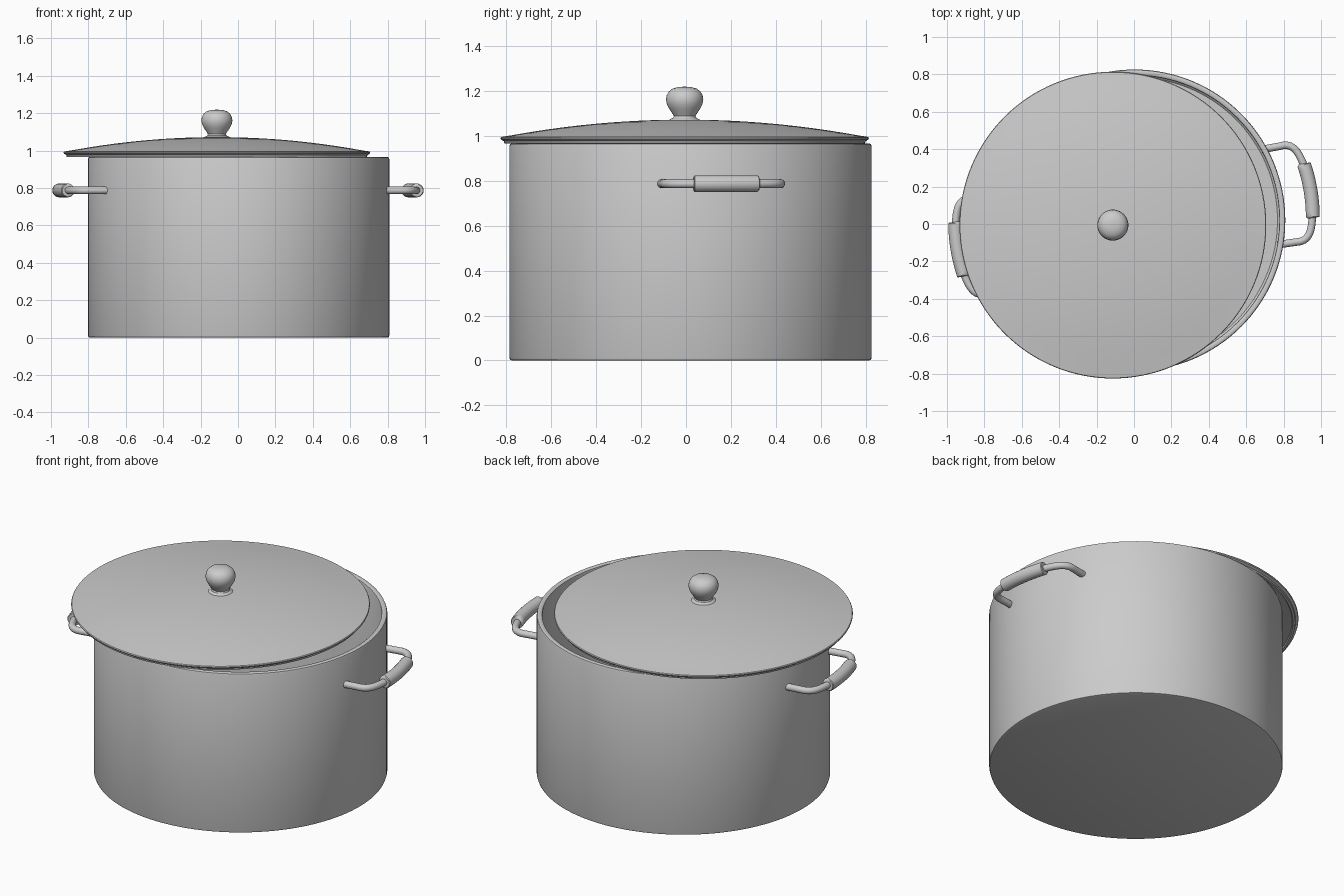
import bpy, bmesh, math
from mathutils import Vector, Matrix

if "Cube" in bpy.data.objects:
    bpy.data.objects.remove(bpy.data.objects["Cube"])


def finish(name, bm, angle=35):
    bmesh.ops.recalc_face_normals(bm, faces=bm.faces)
    me = bpy.data.meshes.new(name)
    bm.to_mesh(me)
    bm.free()
    ob = bpy.data.objects.new(name, me)
    bpy.context.collection.objects.link(ob)
    bpy.ops.object.select_all(action='DESELECT')
    ob.select_set(True)
    bpy.context.view_layer.objects.active = ob
    bpy.ops.object.shade_smooth_by_angle(angle=math.radians(angle))
    return ob


def lathe(name, profile, centre, segments=96):
    bm = bmesh.new()
    vs = [bm.verts.new((r, 0, z)) for r, z in profile]
    es = [bm.edges.new(p) for p in zip(vs, vs[1:])]
    bmesh.ops.spin(bm, geom=vs + es, cent=(0, 0, 0), axis=(0, 0, 1),
                   angle=math.tau, steps=segments, use_duplicate=False)
    bmesh.ops.remove_doubles(bm, verts=bm.verts, dist=1e-5)
    bmesh.ops.translate(bm, verts=bm.verts, vec=(*centre, 0))
    return finish(name, bm)


def tube(name, path, radii, matrix, sides=20):
    """Sweep a circle along a path lying in the xy plane."""
    bm = bmesh.new()
    rings = []
    for i, (p, r) in enumerate(zip(path, radii)):
        a, b = path[max(i - 1, 0)], path[min(i + 1, len(path) - 1)]
        t = (b - a).normalized()
        n = Vector((t.y, -t.x, 0))
        ring = []
        for k in range(sides):
            w = math.tau * k / sides
            co = p + n * r * math.cos(w) + Vector((0, 0, r * math.sin(w)))
            ring.append(bm.verts.new(matrix @ co))
        rings.append(ring)
    for a, b in zip(rings, rings[1:]):
        for k in range(sides):
            j = (k + 1) % sides
            bm.faces.new((a[k], a[j], b[j], b[k]))
    bm.faces.new(rings[0])
    bm.faces.new(rings[-1])
    return finish(name, bm)


def bezier(p0, p1, p2, p3, n):
    return [p0 * (1 - t)**3 + p1 * 3 * t * (1 - t)**2 + p2 * 3 * t * t * (1 - t) + p3 * t**3
            for t in (i / n for i in range(n + 1))]


# Pot: hollow body with rounded base and rim
lathe("pot_body", [(0, 0), (0.795, 0), (0.803, 0.003), (0.806, 0.012), (0.806, 0.955),
                   (0.803, 0.963), (0.797, 0.966), (0.782, 0.966), (0.776, 0.962),
                   (0.774, 0.953), (0.774, 0.04), (0.764, 0.03), (0, 0.03)], (0.003, 0.02), 128)

# Lid: thin dome with a rolled rim
R = 0.82
dome = [(R * i / 16, 1.072 - 0.079 * (i / 16)**2) for i in range(16)]
inner = [(0.785 * i / 12, 1.047 - 0.074 * (i / 12)**2) for i in range(12, -1, -1)]
rim = [(0.817, 0.995), (R, 0.990), (0.818, 0.984), (0.805, 0.976), (0.803, 0.967), (0.79, 0.966)]
lid_centre = (-0.113, -0.006)
lathe("lid", dome + rim + inner, lid_centre, 128)

# Knob: flared foot, neck and rounded head
lathe("lid_knob", [(0, 1.06), (0.075, 1.062), (0.066, 1.073), (0.052, 1.08), (0.048, 1.088),
                   (0.055, 1.1), (0.069, 1.12), (0.079, 1.14), (0.083, 1.16), (0.08, 1.18),
                   (0.071, 1.197), (0.054, 1.21), (0.03, 1.217), (0, 1.219)], lid_centre, 48)

# Side handles: bent rod plus thicker grip, one on each side
half = [Vector((0.735, 0.258, 0))] + bezier(Vector((0.835, 0.26, 0)), Vector((0.915, 0.27, 0)),
                                            Vector((0.93, 0.2, 0)), Vector((0.947, 0.125, 0)), 14)
rod = half + [Vector((p.x, -p.y, 0)) for p in reversed(half)]
N = 12
ts = [-1, -1] + [-0.965 + 1.93 * i / N for i in range(N + 1)] + [1, 1]
grip = [Vector((0.957 - 0.012 * t * t, 0.145 * t + d, 0)) for t, d in
        zip(ts, [-0.002, 0] + [0] * (N + 1) + [0, 0.002])]
grip_r = [0.026, 0.033] + [0.037] * (N + 1) + [0.033, 0.026]
for side, turn in (("right", 0), ("left", math.pi)):
    m = Matrix.Translation((0, 0.022, 0.787)) @ Matrix.Rotation(math.radians(9.5) + turn, 4, 'Z')
    tube(side + "_handle_rod", rod, [0.02] * len(rod), m)
    tube(side + "_handle_grip", grip, grip_r, m)
